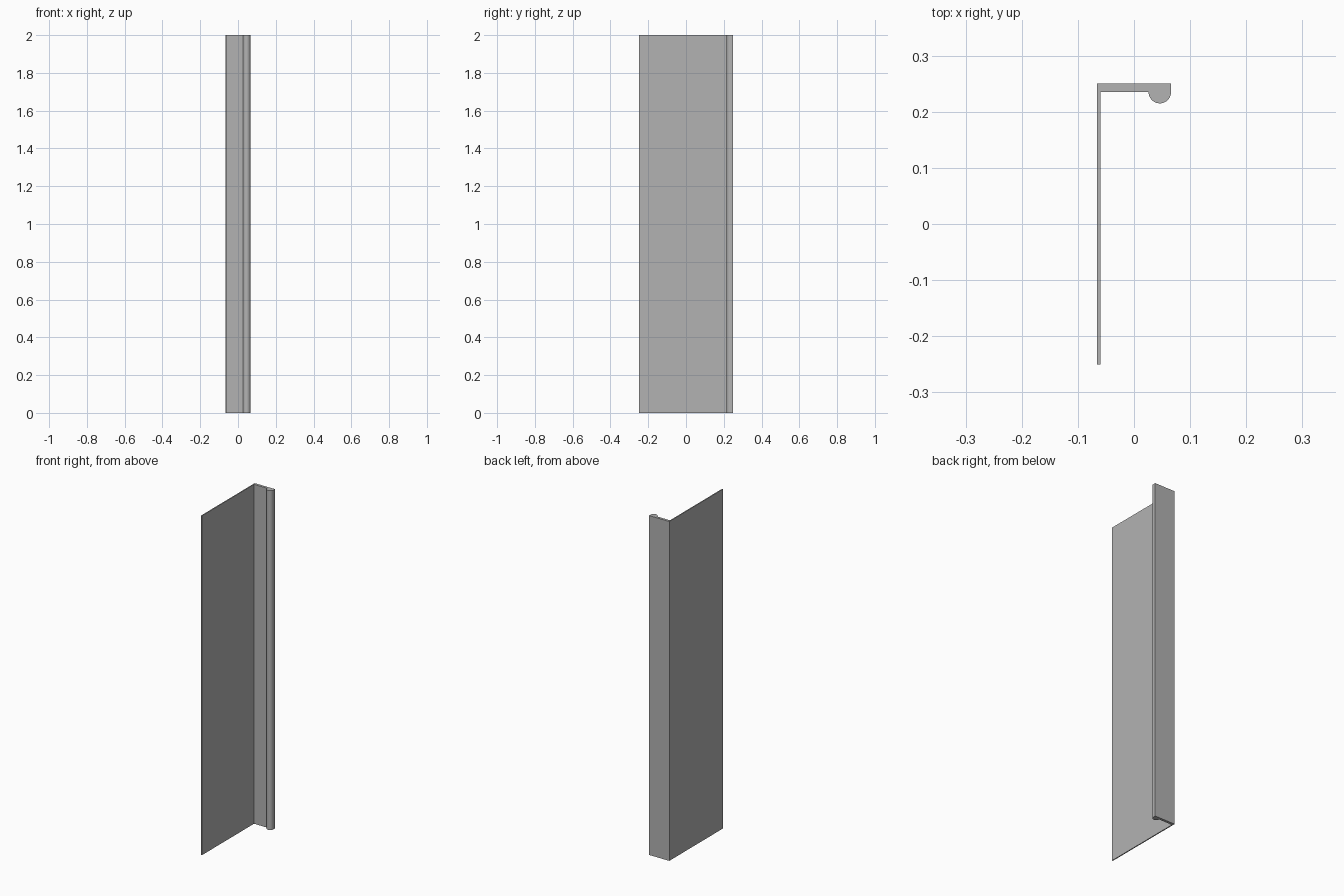
import bpy
import bmesh
import math

cube = bpy.data.objects.get("Cube")
if cube:
    bpy.data.objects.remove(cube, do_unlink=True)

HEIGHT = 2.0
X, Y = 0.066, 0.25          # half width and half depth
WALL, FLANGE = 0.006, 0.015  # sheet thicknesses
BEAD = 0.02                 # bead radius
SEGMENTS = 24

grey = bpy.data.materials.new("plain grey")
grey.use_nodes = True
colour = (0.448, 0.448, 0.448, 1)
grey.diffuse_color = colour
grey.node_tree.nodes["Principled BSDF"].inputs["Base Color"].default_value = colour

# Cross-section: thin wall, thicker back flange, half-round bead on its edge
inner = Y - FLANGE
profile = [(X, Y), (-X, Y), (-X, -Y), (-X + WALL, -Y), (-X + WALL, inner)]
for i in range(SEGMENTS + 1):
    a = math.pi * (1 + i / SEGMENTS)
    profile.append((X - BEAD + BEAD * math.cos(a), inner + BEAD * math.sin(a)))

# Extrude the section to full height
bm = bmesh.new()
base = bm.faces.new([bm.verts.new((x, y, 0)) for x, y in profile])
top = bmesh.ops.extrude_face_region(bm, geom=[base], use_keep_orig=True)
bmesh.ops.translate(bm, vec=(0, 0, HEIGHT),
                    verts=[v for v in top["geom"] if isinstance(v, bmesh.types.BMVert)])
bmesh.ops.recalc_face_normals(bm, faces=bm.faces)
mesh = bpy.data.meshes.new("beaded_angle_trim")
bm.to_mesh(mesh)
bm.free()
mesh.materials.append(grey)

trim = bpy.data.objects.new("beaded_angle_trim", mesh)
bpy.context.collection.objects.link(trim)

# Smooth the bead, keep the corners sharp
bpy.ops.object.select_all(action="DESELECT")
trim.select_set(True)
bpy.context.view_layer.objects.active = trim
bpy.ops.object.shade_smooth_by_angle(angle=math.radians(30))
